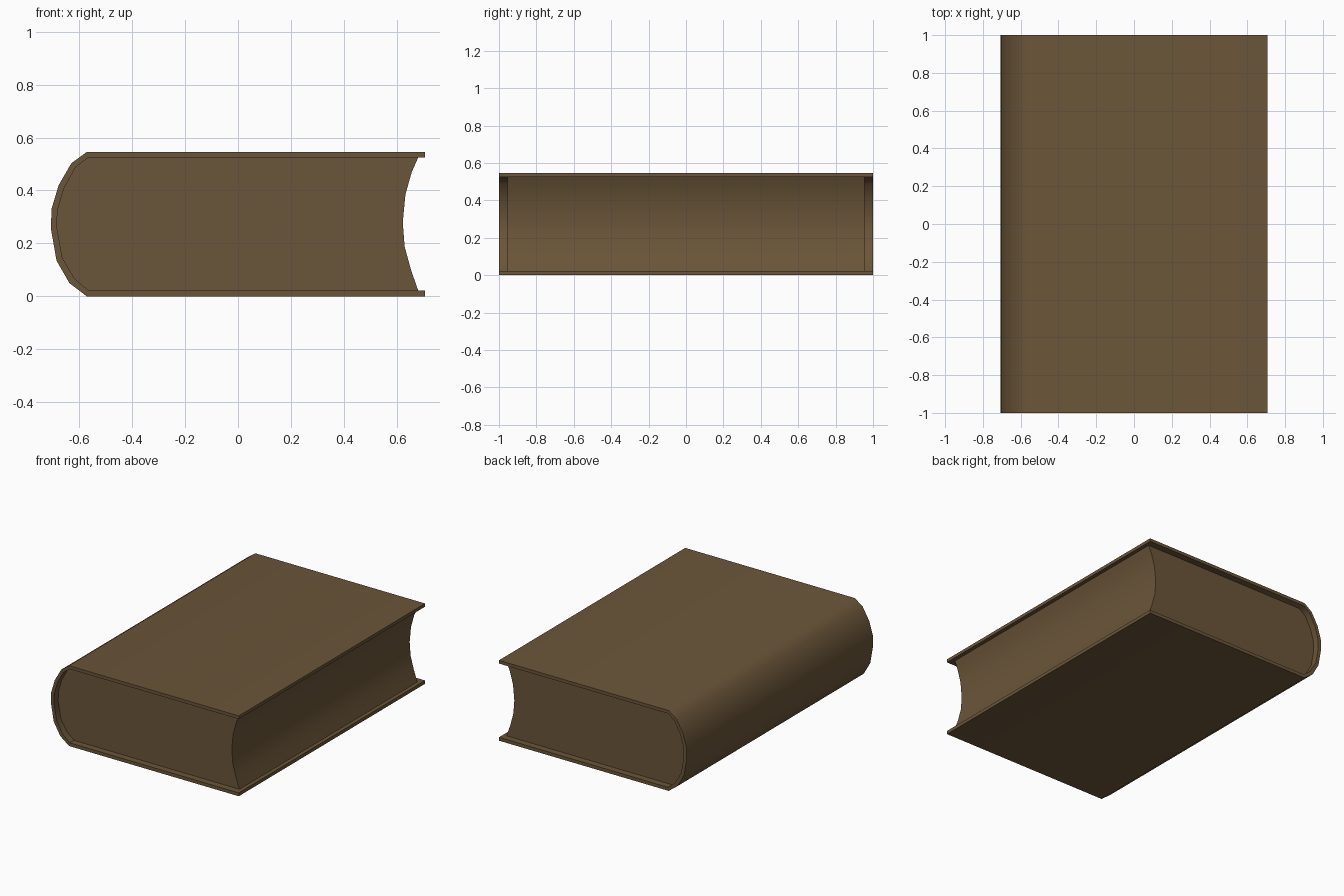
import bpy, bmesh, math

if "Cube" in bpy.data.objects:
    bpy.data.objects.remove(bpy.data.objects["Cube"])

brown = bpy.data.materials.new("leather brown")
brown.diffuse_color = (0.147, 0.092, 0.041, 1)
brown.use_nodes = True
brown.node_tree.nodes["Principled BSDF"].inputs["Base Color"].default_value = brown.diffuse_color


def extrude_profile(name, points, half_length):
    """Extrude a closed x-z outline along y, centred on y = 0."""
    bm = bmesh.new()
    face = bm.faces.new([bm.verts.new((x, -half_length, z)) for x, z in points])
    out = bmesh.ops.extrude_face_region(bm, geom=[face])
    moved = [v for v in out["geom"] if isinstance(v, bmesh.types.BMVert)]
    bmesh.ops.translate(bm, verts=moved, vec=(0, 2 * half_length, 0))
    bmesh.ops.recalc_face_normals(bm, faces=bm.faces)
    mesh = bpy.data.meshes.new(name)
    bm.to_mesh(mesh)
    bm.free()
    mesh.materials.append(brown)
    obj = bpy.data.objects.new(name, mesh)
    bpy.context.collection.objects.link(obj)
    bpy.context.view_layer.objects.active = obj
    obj.select_set(True)
    bpy.ops.object.shade_smooth_by_angle(angle=math.radians(40))
    obj.select_set(False)
    return obj


# Rounded spine outlines, top to bottom
spine_outer = [(-0.57, 0.546), (-0.629, 0.503), (-0.677, 0.42), (-0.704, 0.33),
               (-0.706, 0.255), (-0.685, 0.135), (-0.636, 0.05), (-0.57, 0.0)]
spine_inner = [(-0.565, 0.524), (-0.613, 0.488), (-0.657, 0.408), (-0.682, 0.322),
               (-0.683, 0.257), (-0.663, 0.145), (-0.617, 0.068), (-0.565, 0.023)]

# Cover: two boards joined by the spine
extrude_profile("cover",
                [(0.706, 0.546)] + spine_outer + [(0.706, 0.0), (0.706, 0.023)]
                + spine_inner[::-1] + [(0.706, 0.524)], 1.0)

# Page block with a hollow fore edge, set in from the cover ends
fore_edge = [(0.68, 0.023), (0.653, 0.1), (0.629, 0.188), (0.622, 0.28),
             (0.632, 0.385), (0.656, 0.47), (0.68, 0.524)]
extrude_profile("page_block", spine_inner + fore_edge, 0.955)
